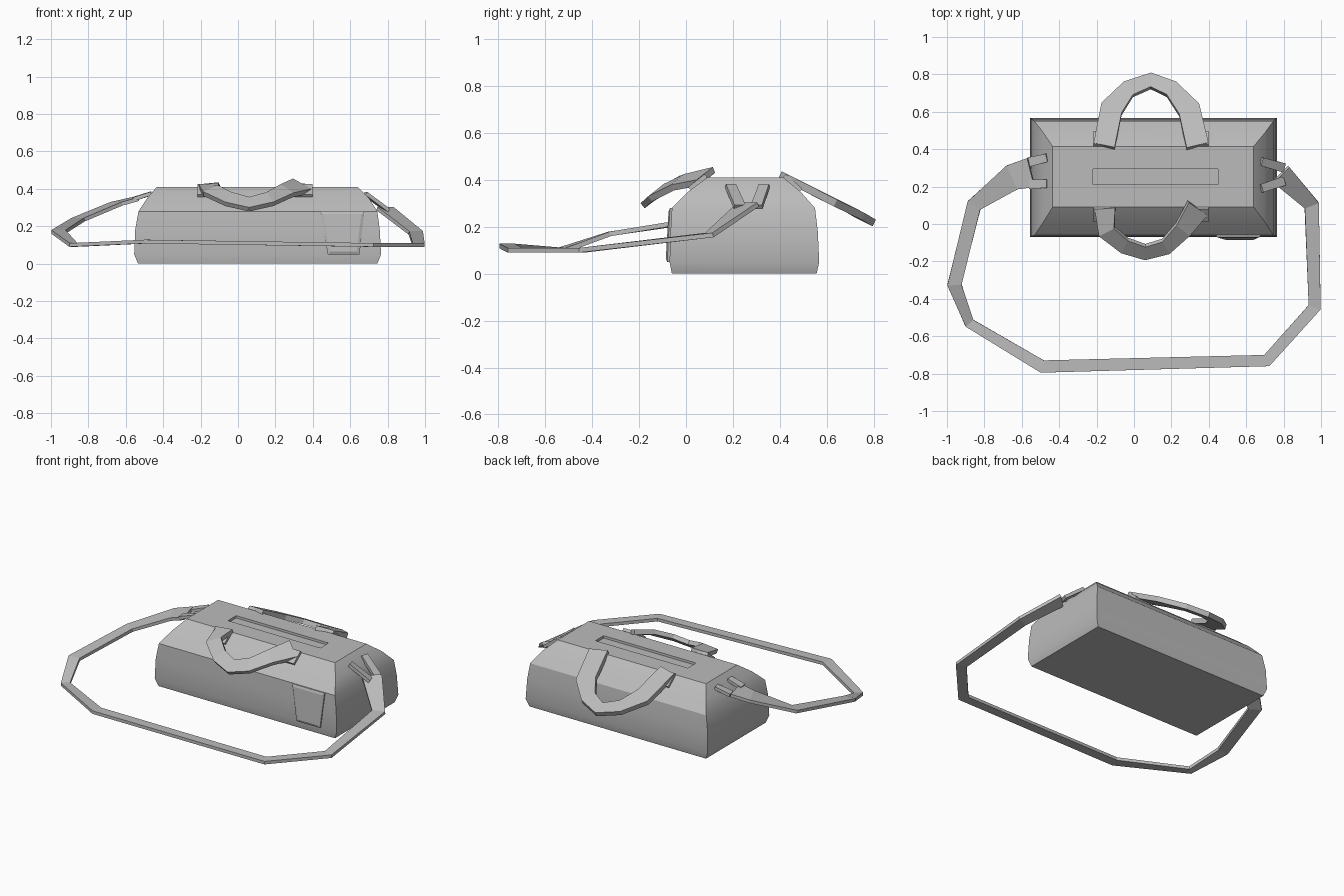
import bpy
import bmesh
from mathutils import Vector

cube = bpy.data.objects.get("Cube")
if cube:
    bpy.data.objects.remove(cube, do_unlink=True)

gray = bpy.data.materials.new("gray canvas")
gray.use_nodes = True
gray.diffuse_color = (0.5, 0.5, 0.5, 1)
gray.node_tree.nodes["Principled BSDF"].inputs["Base Color"].default_value = (0.5, 0.5, 0.5, 1)


def finish(bm, name, smooth=False):
    bmesh.ops.recalc_face_normals(bm, faces=bm.faces[:])
    mesh = bpy.data.meshes.new(name)
    bm.to_mesh(mesh)
    bm.free()
    mesh.materials.append(gray)
    obj = bpy.data.objects.new(name, mesh)
    bpy.context.collection.objects.link(obj)
    if smooth:
        bpy.ops.object.select_all(action='DESELECT')
        obj.select_set(True)
        bpy.context.view_layer.objects.active = obj
        bpy.ops.object.shade_smooth_by_angle(angle=0.6)
    return obj


def loft(bm, rings):
    """Skin a list of equal-length point rings and cap both ends."""
    loops = [[bm.verts.new(p) for p in ring] for ring in rings]
    n = len(loops[0])
    for a, b in zip(loops, loops[1:]):
        for i in range(n):
            j = (i + 1) % n
            bm.faces.new((a[i], a[j], b[j], b[i]))
    bm.faces.new(loops[0][::-1])
    return bm.faces.new(loops[-1])


def ribbon(name, path, thickness, slope=0.0):
    """Flat band along (x, y, z, width) points; slope tilts it across y."""
    pts = [Vector(p[:3]) for p in path]
    rings = []
    for i, p in enumerate(pts):
        tangent = Vector()
        if i > 0:
            tangent += (p - pts[i - 1]).normalized()
        if i < len(pts) - 1:
            tangent += (pts[i + 1] - p).normalized()
        tangent.normalize()
        side = tangent.cross(Vector((0, 0, 1))).normalized()
        side.z = slope * side.y
        up = side.cross(tangent).normalized() * thickness / 2
        half = Vector((side.x, side.y, side.z)) * path[i][3] / 2
        rings.append([p - half - up, p + half - up, p + half + up, p - half + up])
    bm = bmesh.new()
    loft(bm, rings)
    return finish(bm, name)


def rect(x0, x1, y0, y1, z):
    return [(x0, y0, z), (x1, y0, z), (x1, y1, z), (x0, y1, z)]


# Bag body, with a shallow zip slot sunk into the flat top
bm = bmesh.new()
top = loft(bm, [
    rect(-0.535, 0.745, -0.06, 0.557, 0),
    rect(-0.555, 0.765, -0.07, 0.568, 0.05),
    rect(-0.55, 0.758, -0.066, 0.562, 0.18),
    rect(-0.532, 0.745, -0.06, 0.55, 0.28),
    rect(-0.485, 0.70, 0.01, 0.488, 0.35),
    rect(-0.435, 0.64, 0.09, 0.415, 0.41),
])
bmesh.ops.inset_region(bm, faces=[top], thickness=0.05)
for vert, pos in zip(top.verts, rect(-0.22, 0.45, 0.21, 0.295, 0.41)):
    vert.co = pos
bmesh.ops.inset_individual(bm, faces=[top], thickness=0.001, depth=-0.015)
finish(bm, "bag_body", smooth=True)

# Front pocket with a bevelled flap edge
bm = bmesh.new()


def pocket_ring(inset, depth):
    corners = [(0.48, 0.05), (0.65, 0.05), (0.675, 0.28), (0.44, 0.28)]
    ring = []
    for x, z in corners:
        y = -0.072 + (z - 0.05) * 0.05 - depth
        ring.append((x + (inset if x < 0.56 else -inset), y, z + (inset if z < 0.1 else -inset)))
    return ring


loft(bm, [pocket_ring(0, -0.02), pocket_ring(0, 0.008), pocket_ring(0.015, 0.014)])
finish(bm, "front_pocket")

# Carry handles, drooping to the back and to the front
ribbon("back_handle", [
    (-0.16, 0.415, 0.415, 0.115), (-0.12, 0.615, 0.315, 0.12),
    (-0.03, 0.72, 0.262, 0.085), (0.09, 0.765, 0.235, 0.075),
    (0.2, 0.72, 0.262, 0.085), (0.295, 0.61, 0.315, 0.12),
    (0.34, 0.415, 0.415, 0.12)], 0.032, slope=-0.5)
ribbon("front_handle", [
    (-0.155, 0.085, 0.415, 0.11), (-0.145, -0.04, 0.39, 0.09),
    (-0.05, -0.115, 0.345, 0.075), (0.06, -0.15, 0.318, 0.07),
    (0.17, -0.12, 0.345, 0.075), (0.26, -0.03, 0.39, 0.09),
    (0.34, 0.085, 0.415, 0.12)], 0.028, slope=0.8)

# Handle tabs sewn to the sloping shoulders
for side, x in (("right", -0.16), ("left", 0.34)):
    ribbon("front_tab_" + side, [(x, 0.085, 0.418, 0.115), (x, 0.015, 0.362, 0.115)], 0.018)
    ribbon("back_tab_" + side, [(x, 0.42, 0.418, 0.115), (x, 0.49, 0.356, 0.115)], 0.018)

# Shoulder strap lying in front of the bag
ribbon("shoulder_strap", [
    (-0.55, 0.275, 0.345, 0.16), (-0.65, 0.25, 0.32, 0.14),
    (-0.855, 0.1, 0.235, 0.08), (-0.96, -0.325, 0.17, 0.076),
    (-0.88, -0.53, 0.1, 0.055), (-0.49, -0.762, 0.118, 0.068),
    (0.71, -0.73, 0.1, 0.066), (0.966, -0.445, 0.1, 0.068),
    (0.95, 0.1, 0.165, 0.08), (0.785, 0.265, 0.295, 0.12)], 0.02)

# Forked strap ends joining the bag
for dy in (-0.06, 0.06):
    where = "front" if dy < 0 else "back"
    ribbon("right_prong_" + where, [(-0.56, 0.272 + dy, 0.345, 0.05), (-0.465, 0.285 + dy * 1.15, 0.375, 0.045)], 0.02)
    ribbon("left_prong_" + where, [(0.8, 0.265 + dy * 0.6, 0.285, 0.05), (0.68, 0.262 + dy * 1.2, 0.375, 0.045)], 0.02)
